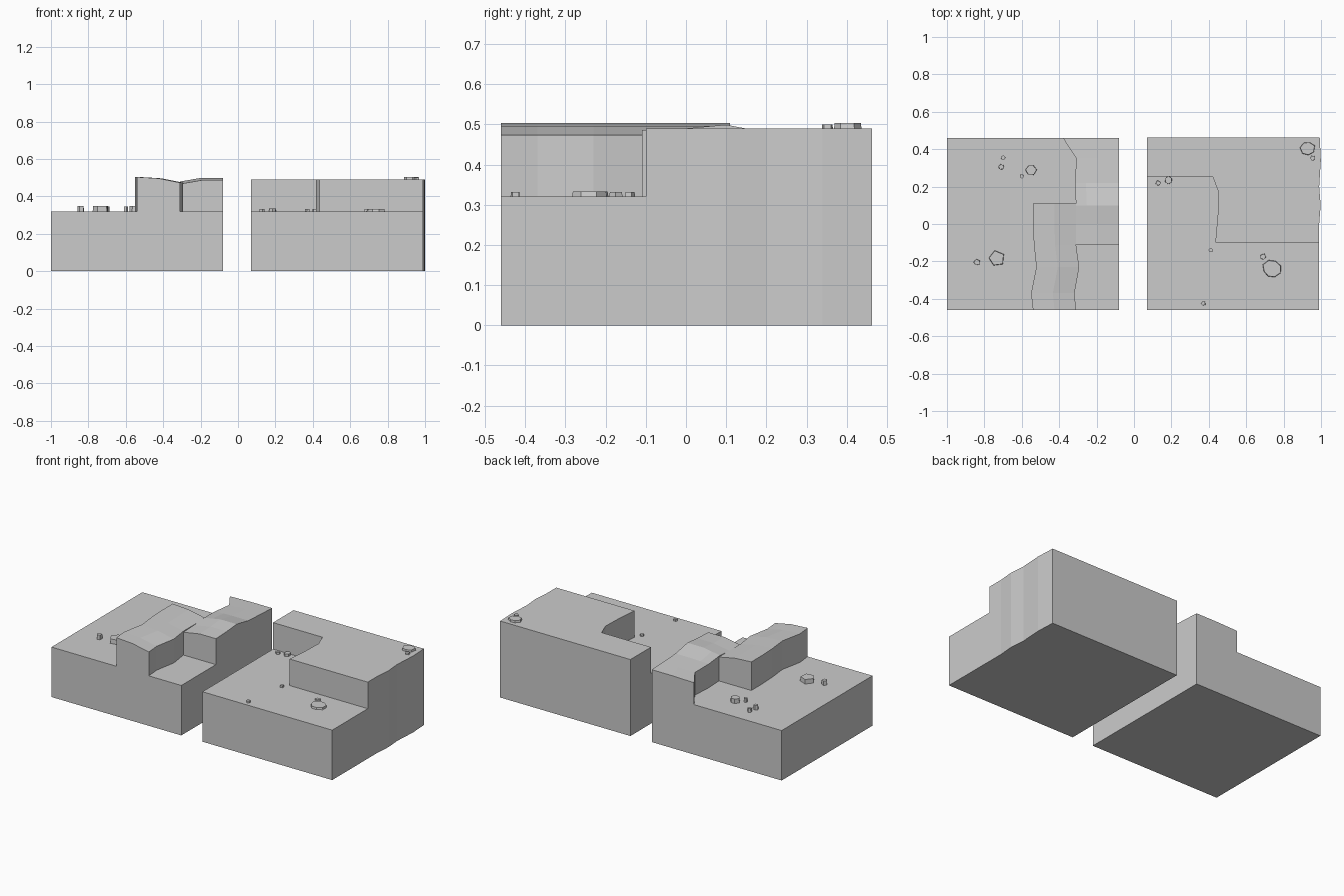
import bpy, math, random

if "Cube" in bpy.data.objects:
    bpy.data.objects.remove(bpy.data.objects["Cube"])

random.seed(4)
GROUND, CLIFF = 0.32, 0.49


def make(name, verts, faces):
    me = bpy.data.meshes.new(name)
    me.from_pydata(verts, [], faces)
    me.update()
    ob = bpy.data.objects.new(name, me)
    bpy.context.collection.objects.link(ob)
    return ob


def prism(name, outline, z0, z1, top_scale=1.0):
    """Extrude a counter-clockwise outline from z0 to z1."""
    n = len(outline)
    cx = sum(p[0] for p in outline) / n
    cy = sum(p[1] for p in outline) / n
    verts = [(x, y, z0) for x, y in outline]
    verts += [(cx + (x - cx) * top_scale, cy + (y - cy) * top_scale, z1) for x, y in outline]
    faces = [tuple(reversed(range(n))), tuple(range(n, 2 * n))]
    faces += [(i, (i + 1) % n, n + (i + 1) % n, n + i) for i in range(n)]
    return make(name, verts, faces)


def ridge(name, rows, cols, height):
    """Solid with wavy sides and top: rows are (y, left x, right x)."""
    m = cols + 1
    top = []
    for y, a, b in rows:
        for i in range(m):
            t = i / cols
            top.append((a + (b - a) * t, y, height(t, y)))
    n = len(top)
    verts = top + [(x, y, GROUND) for x, y, _ in top]
    faces = []
    for j in range(len(rows) - 1):
        for i in range(cols):
            q = (j * m + i, j * m + i + 1, (j + 1) * m + i + 1, (j + 1) * m + i)
            faces += [q, tuple(k + n for k in reversed(q))]
    last = (len(rows) - 1) * m
    rim = list(range(m)) + [j * m + cols for j in range(1, len(rows))]
    rim += [last + i for i in range(cols - 1, -1, -1)]
    rim += [j * m for j in range(len(rows) - 2, 0, -1)]
    for a, b in zip(rim, rim[1:] + rim[:1]):
        faces.append((a + n, b + n, b, a))
    return make(name, verts, faces)


def interp(points, v):
    for (a, za), (b, zb) in zip(points, points[1:]):
        if v <= b:
            return za + (zb - za) * max(0, (v - a) / (b - a))
    return points[-1][1]


# left tile base and the S-shaped ridge on it
prism("left_base", [(-1, -.46), (-.08, -.46), (-.08, .46), (-1, .46)], 0, GROUND)
across_left = [(0, .503), (.5, .496), (1, .473)]
ridge("front_ridge",
      [(-.46, -.54, -.31), (-.37, -.55, -.318), (-.23, -.522, -.293), (-.11, -.535, -.31),
       (0, -.54, -.31), (.11, -.54, -.31)],
      4, lambda t, y: interp(across_left, t))
along = [(-.11, .486), (0, .49), (.1, .499), (.22, .476), (.46, .464)]


def back_height(t, y):
    dip = .02 if y < .15 else .004      # sinks to meet the front ridge
    return interp(along, y) - dip * max(0, 1 - 2 * t)


ridge("back_ridge",
      [(-.11, -.31, -.08), (0, -.31, -.08), (.1, -.31, -.08), (.22, -.316, -.08),
       (.35, -.308, -.08), (.46, -.38, -.08)],
      4, back_height)

# right tile base and cliff sharing a slightly wavy outer edge
edge = [(.99, -.1), (.99, 0), (.998, .1), (.99, .2), (.999, .34), (.993, .463)]
prism("right_base", [(.07, -.46), (.99, -.46)] + edge + [(.07, .463)], 0, GROUND)
prism("right_cliff",
      edge + [(.07, .463), (.07, .255), (.42, .255), (.452, .17), (.448, .05), (.435, -.1)],
      GROUND, CLIFF)

# loose stones: x, y, radius, ground height, stone height, sides
stones = [
    (-.70, .355, .014, GROUND, .025, 5), (-.71, .305, .016, GROUND, .028, 5),
    (-.55, .29, .029, GROUND, .028, 6), (-.60, .255, .012, GROUND, .025, 5),
    (-.84, -.205, .018, GROUND, .028, 5), (-.735, -.185, .042, GROUND, .028, 5),
    (.13, .22, .014, GROUND, .012, 5), (.185, .235, .022, GROUND, .014, 6),
    (.41, -.14, .013, GROUND, .012, 5), (.69, -.175, .017, GROUND, .012, 5),
    (.737, -.24, .05, GROUND, .013, 8), (.37, -.425, .013, GROUND, .012, 5),
    (.928, .405, .038, CLIFF, .013, 7), (.955, .352, .015, CLIFF, .01, 5)]
for k, (x, y, r, z, h, n) in enumerate(stones):
    a0 = random.uniform(0, 6)
    pts = []
    for i in range(n):
        a = a0 + math.tau * i / n
        rr = r * random.uniform(.88, 1.1)
        pts.append((x + rr * math.cos(a), y + rr * math.sin(a)))
    prism(f"stone_{k + 1}", pts, z, z + h, .95)
